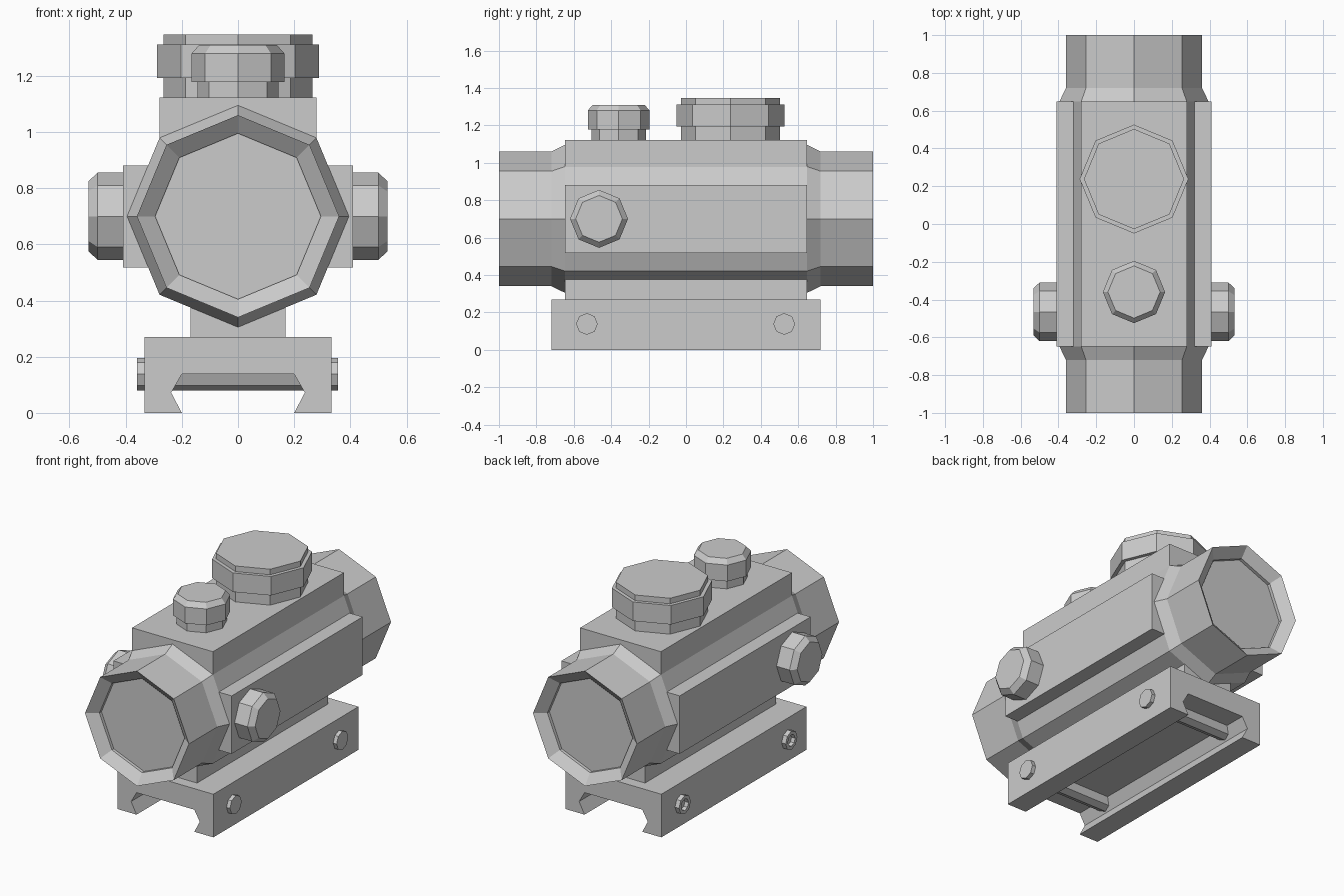
import bpy, bmesh
from math import cos, sin, pi
from mathutils import Matrix, Vector

cube = bpy.data.objects.get("Cube")
if cube:
    bpy.data.objects.remove(cube, do_unlink=True)

grey = bpy.data.materials.new("plain grey")
grey.use_nodes = True
colour = (0.6, 0.6, 0.6, 1)
grey.diffuse_color = colour
grey.node_tree.nodes["Principled BSDF"].inputs["Base Color"].default_value = colour

# Rotations that send local z to each axis
TO_Z = Matrix.Identity(4)
TO_Y = Matrix.Rotation(-pi / 2, 4, 'X')
TO_X = Matrix.Rotation(pi / 2, 4, 'Y')
TO_NEG_X = Matrix.Rotation(-pi / 2, 4, 'Y')


def finish(name, bm):
    bmesh.ops.recalc_face_normals(bm, faces=bm.faces)
    mesh = bpy.data.meshes.new(name)
    bm.to_mesh(mesh)
    bm.free()
    mesh.materials.append(grey)
    obj = bpy.data.objects.new(name, mesh)
    bpy.context.collection.objects.link(obj)
    return obj


def turned(name, profile, centre, axis=TO_Z, sides=8):
    """Sweep (radius, height) points round an axis and cap both ends."""
    bm = bmesh.new()
    move = Matrix.Translation(Vector(centre)) @ axis
    rings = []
    for r, h in profile:
        rings.append([bm.verts.new(move @ Vector((r * cos(2 * pi * i / sides),
                                                  r * sin(2 * pi * i / sides), h)))
                      for i in range(sides)])
    for a, b in zip(rings, rings[1:]):
        for i in range(sides):
            j = (i + 1) % sides
            bm.faces.new((a[i], a[j], b[j], b[i]))
    bm.faces.new(rings[0])
    bm.faces.new(rings[-1])
    return finish(name, bm)


def box(name, x, y, z):
    """Box from (low, high) pairs."""
    bm = bmesh.new()
    bmesh.ops.create_cube(bm, size=1)
    for v in bm.verts:
        v.co = [lo + (hi - lo) * (c + 0.5) for c, (lo, hi) in zip(v.co, (x, y, z))]
    return finish(name, bm)


AXIS = 0.70
BODY = 0.648

# Sight tube with flared middle and recessed lenses at both ends
half = [(0.295, -0.93), (0.295, -0.95), (0.36, -1), (0.36, -0.72), (0.395, -BODY)]
turned("sight_tube", half + [(r, -h) for r, h in reversed(half)], (0, 0, AXIS), TO_Y)

# Housing blocks round the tube
box("top_housing", (-0.28, 0.28), (-BODY, BODY), (0.9, 1.122))
box("mount_neck", (-0.17, 0.17), (-BODY, BODY), (0.26, 0.42))
for side, s in (("left", 1), ("right", -1)):
    box(side + "_side_housing", sorted((s * 0.25, s * 0.41)), (-BODY, BODY), (0.517, 0.88))
    turned(side + "_side_knob", [(0.155, 0.40), (0.155, 0.5), (0.125, 0.532)],
           (0, -0.465, AXIS), TO_X if s > 0 else TO_NEG_X)

# Turret knobs on top
turned("small_turret", [(0.145, 1.11), (0.145, 1.178), (0.165, 1.178),
                        (0.165, 1.28), (0.138, 1.31)], (0, -0.36, 0))
turned("large_turret", [(0.265, 1.11), (0.265, 1.193), (0.288, 1.193), (0.288, 1.312),
                        (0.265, 1.312), (0.265, 1.347)], (0, 0.238, 0))

# Rail clamp: dovetail section extruded along y
right = [(0.332, 0.27), (0.332, 0), (0.20, 0), (0.238, 0.072), (0.20, 0.138)]
section = right + [(-x, z) for x, z in reversed(right)]
bm = bmesh.new()
face = bm.faces.new([bm.verts.new((x, -0.718, z)) for x, z in section])
new = bmesh.ops.extrude_face_region(bm, geom=[face])["geom"]
bmesh.ops.translate(bm, vec=(0, 1.436, 0),
                    verts=[g for g in new if isinstance(g, bmesh.types.BMVert)])
finish("rail_clamp", bm)

# Cross bolts: plain on the left end, socketed on the right end
for place, y in (("front", -0.53), ("rear", 0.525)):
    turned(place + "_cross_bolt", [(0.036, -0.335), (0.036, -0.36), (0.058, -0.36),
                                   (0.058, 0.356)], (0, y, 0.138), TO_X)
